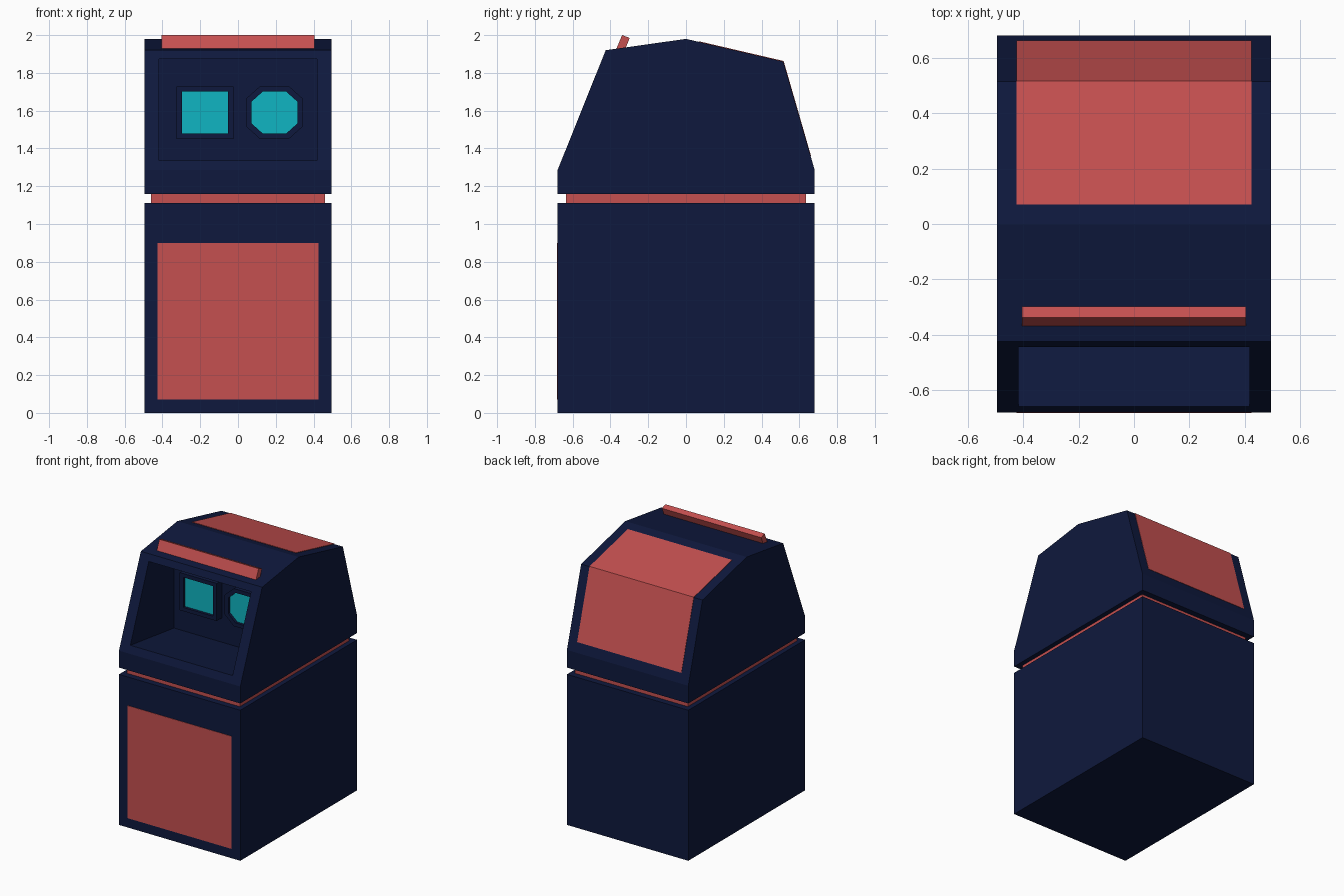
import bpy, bmesh
from mathutils import Vector

if "Cube" in bpy.data.objects:
    bpy.data.objects.remove(bpy.data.objects["Cube"])


def material(name, rgb):
    m = bpy.data.materials.new(name)
    m.diffuse_color = (*rgb, 1)
    m.use_nodes = True
    m.node_tree.nodes["Principled BSDF"].inputs["Base Color"].default_value = m.diffuse_color
    return m


NAVY = material("navy", (0.0045, 0.0095, 0.047))
RED = material("red", (0.56, 0.08, 0.08))
TEAL = material("teal", (0.005, 0.46, 0.54))


def finish(name, bm, *mats):
    bmesh.ops.recalc_face_normals(bm, faces=bm.faces)
    me = bpy.data.meshes.new(name)
    bm.to_mesh(me)
    bm.free()
    for m in mats:
        me.materials.append(m)
    ob = bpy.data.objects.new(name, me)
    bpy.context.collection.objects.link(ob)
    return ob


def prism_bm(profile, half_x):
    """Side profile (y, z) extruded across x."""
    bm = bmesh.new()
    left = bm.faces.new([bm.verts.new((-half_x, y, z)) for y, z in profile])
    ext = bmesh.ops.extrude_face_region(bm, geom=[left])["geom"]
    for v in ext:
        if isinstance(v, bmesh.types.BMVert):
            v.co.x = half_x
    bmesh.ops.recalc_face_normals(bm, faces=bm.faces)
    return bm


def prism(name, profile, half_x, mat):
    return finish(name, prism_bm(profile, half_x), mat)


def rect(y0, y1, z0, z1):
    return [(y0, z0), (y1, z0), (y1, z1), (y0, z1)]


# lower body, neck band and front door
prism("body", rect(-0.68, 0.68, 0, 1.11), 0.495, NAVY)
prism("neck_band", rect(-0.635, 0.635, 1.11, 1.16), 0.46, RED)
prism("front_door", rect(-0.683, -0.67, 0.07, 0.90), 0.425, RED)

# head with a deep face recess sunk into the sloping front
head = prism_bm([(-0.68, 1.16), (0.68, 1.16), (0.68, 1.29), (0.515, 1.86),
                 (0, 1.98), (-0.425, 1.92), (-0.68, 1.285)], 0.495)
front = min((f for f in head.faces if f.normal.z > 0.1),
            key=lambda f: f.normal.y)


def place(face, low, high):
    mid = face.calc_center_median().z
    for v in face.verts:
        y, z = low if v.co.z < mid else high
        v.co = Vector((0.417 if v.co.x > 0 else -0.417, y, z))


bmesh.ops.inset_region(head, faces=[front], thickness=0.05)
place(front, (-0.659, 1.337), (-0.444, 1.873))
front = bmesh.ops.extrude_discrete_faces(head, faces=[front])["faces"][0]
place(front, (-0.15, 1.27), (-0.15, 1.873))
finish("head", head, NAVY)

# rear panel folded over the roof and back slope
prism("rear_panel", [(0.07, 1.967), (0.517, 1.863), (0.662, 1.36),
                     (0.65, 1.357), (0.505, 1.85), (0.07, 1.955)], 0.425, RED)

# tilted brow bar
prism("brow_bar", [(-0.338, 2.0), (-0.298, 1.985), (-0.328, 1.91),
                   (-0.37, 1.925)], 0.405, RED)


def eye(name, cx, cz, outline):
    """Raised frame with a sunken coloured lens."""
    bm = bmesh.new()
    rings = []
    for y, s in ((-0.145, 1.25), (-0.215, 1.25), (-0.215, 1), (-0.195, 1)):
        rings.append([bm.verts.new((cx + x * s, y, cz + z * s))
                      for x, z in outline])
    n = len(outline)
    for a, b in zip(rings, rings[1:]):
        for i in range(n):
            j = (i + 1) % n
            bm.faces.new((a[i], a[j], b[j], b[i]))
    bm.faces.new(rings[0])
    bm.faces.new(rings[-1]).material_index = 1
    return finish(name, bm, NAVY, TEAL)


# square eye and octagonal eye
w, h, cw, ch = 0.121, 0.111, 0.062, 0.058
eye("square_eye", -0.175, 1.59, [(-w, -h), (w, -h), (w, h), (-w, h)])
eye("octagon_eye", 0.193, 1.59,
    [(-cw, -h), (cw, -h), (w, -ch), (w, ch),
     (cw, h), (-cw, h), (-w, ch), (-w, -ch)])
